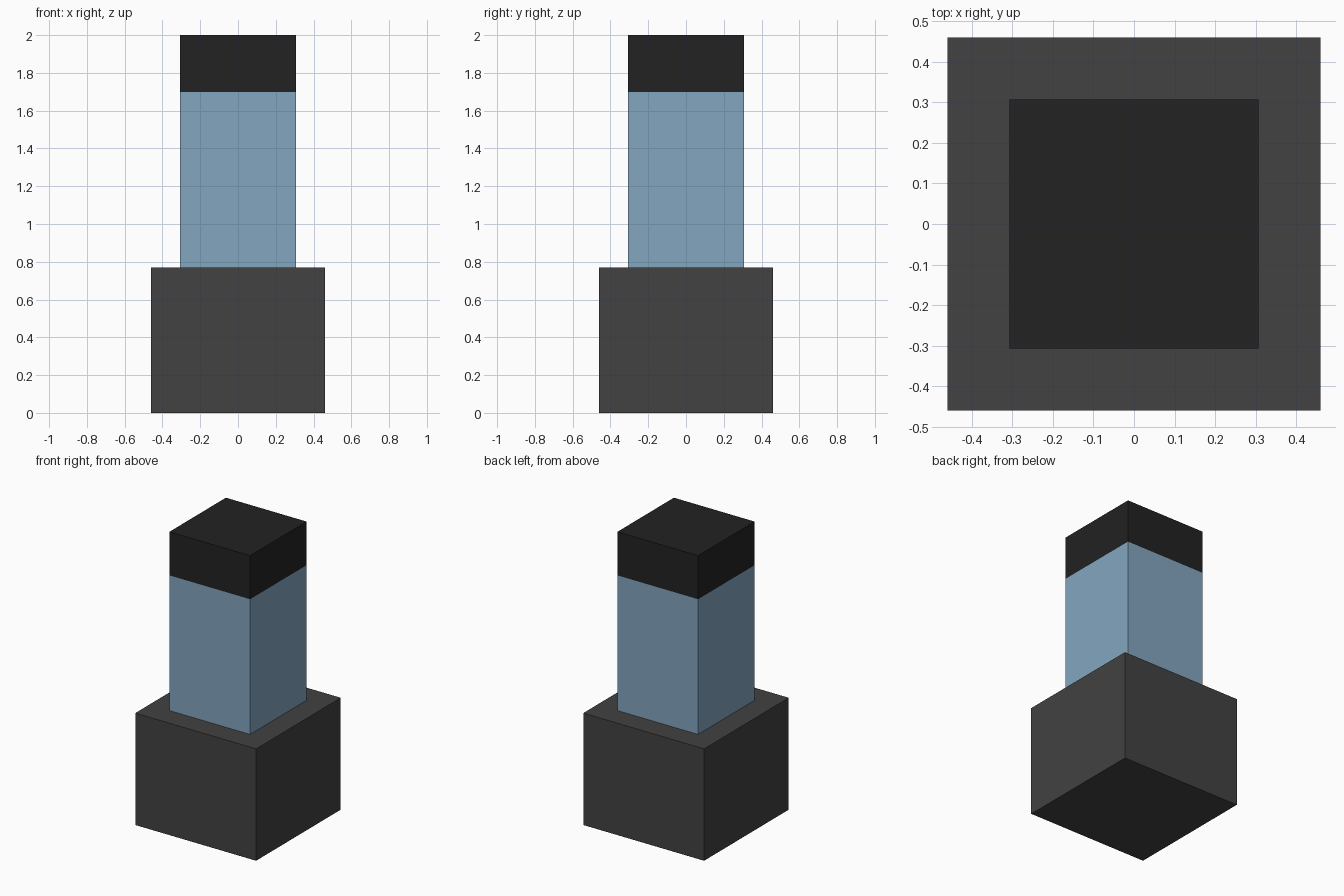
import bpy
import bmesh
from mathutils import Matrix, Vector

default = bpy.data.objects.get("Cube")
if default:
    bpy.data.objects.remove(default, do_unlink=True)


def make_material(name, rgb):
    mat = bpy.data.materials.new(name)
    mat.use_nodes = True
    mat.diffuse_color = (*rgb, 1)
    mat.node_tree.nodes["Principled BSDF"].inputs["Base Color"].default_value = (*rgb, 1)
    return mat


def make_block(name, width, bottom, top, mat):
    """Square block, flat shaded, spanning bottom to top."""
    mesh = bpy.data.meshes.new(name)
    bm = bmesh.new()
    place = Matrix.LocRotScale(Vector((0, 0, (bottom + top) / 2)), None,
                               Vector((width, width, top - bottom)))
    bmesh.ops.create_cube(bm, size=1, matrix=place)
    bm.to_mesh(mesh)
    bm.free()
    mesh.materials.append(mat)
    obj = bpy.data.objects.new(name, mesh)
    bpy.context.collection.objects.link(obj)
    return obj


dark_grey = make_material("dark grey", (0.054, 0.054, 0.054))
pale_blue = make_material("pale blue", (0.227, 0.381, 0.521))
black = make_material("near black", (0.016, 0.016, 0.016))

# Wide base, blue column and dark cap stacked on one axis
make_block("base", 0.92, 0, 0.77, dark_grey)
make_block("column", 0.614, 0.77, 1.7, pale_blue)
make_block("cap", 0.614, 1.7, 2, black)
